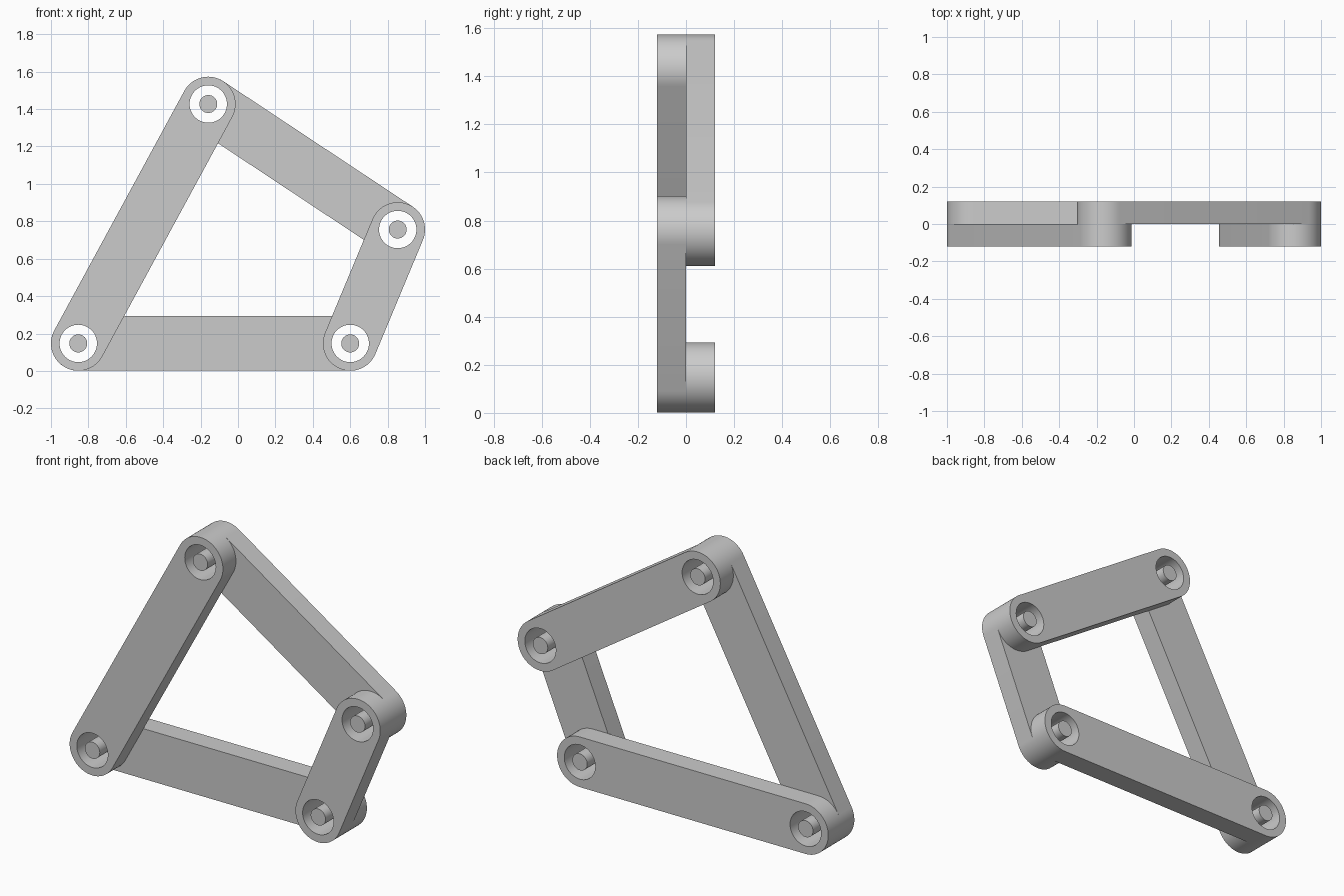
import bpy
import bmesh
from math import atan2, cos, pi, sin
from mathutils import Vector

cube = bpy.data.objects.get("Cube")
if cube:
    bpy.data.objects.remove(cube)

# Plain grey for everything
grey = bpy.data.materials.new("light_grey")
grey.use_nodes = True
colour = (0.6, 0.6, 0.6, 1)
grey.diffuse_color = colour
grey.node_tree.nodes["Principled BSDF"].inputs["Base Color"].default_value = colour

END_RADIUS, HOLE_RADIUS, PIN_RADIUS = 0.146, 0.1, 0.048
THICKNESS = 0.12

# Joint centres as (x, z)
low_left = Vector((-0.854, 0.147))
top = Vector((-0.159, 1.427))
right = Vector((0.854, 0.756))
low_right = Vector((0.6, 0.147))


def arc(centre, radius, start, sweep, steps):
    return [centre + radius * Vector((cos(start + sweep * i / steps),
                                      sin(start + sweep * i / steps)))
            for i in range(steps + 1)]


def circle(centre, radius, steps=48):
    return arc(centre, radius, 0, 2 * pi, steps)[:-1]


def extrude_loops(name, loops, y, depth):
    """Fill closed outlines in the xz plane and extrude them along +y."""
    bm = bmesh.new()
    edges = []
    for loop in loops:
        verts = [bm.verts.new((p.x, y, p.y)) for p in loop]
        edges += [bm.edges.new((a, b)) for a, b in zip(verts, verts[1:] + verts[:1])]
    bmesh.ops.triangle_fill(bm, edges=edges, use_beauty=True, normal=(0, -1, 0))
    result = bmesh.ops.extrude_face_region(bm, geom=bm.faces[:], use_keep_orig=True)
    moved = [v for v in result["geom"] if isinstance(v, bmesh.types.BMVert)]
    bmesh.ops.translate(bm, verts=moved, vec=(0, depth, 0))
    bmesh.ops.recalc_face_normals(bm, faces=bm.faces[:])
    mesh = bpy.data.meshes.new(name)
    bm.to_mesh(mesh)
    bm.free()
    mesh.materials.append(grey)
    obj = bpy.data.objects.new(name, mesh)
    bpy.context.collection.objects.link(obj)
    bpy.ops.object.select_all(action="DESELECT")
    obj.select_set(True)
    bpy.context.view_layer.objects.active = obj
    bpy.ops.object.shade_smooth_by_angle(angle=pi / 6)


def link(name, a, b, y):
    """Round-ended bar with a hole at each joint."""
    angle = atan2(b.y - a.y, b.x - a.x)
    outline = (arc(a, END_RADIUS, angle + pi / 2, pi, 32)
               + arc(b, END_RADIUS, angle - pi / 2, pi, 32))
    extrude_loops(name, [outline, circle(a, HOLE_RADIUS), circle(b, HOLE_RADIUS)],
                  y, THICKNESS)


# Two bars in the front layer, two in the back layer
link("front_long_link", low_left, top, -THICKNESS)
link("front_short_link", low_right, right, -THICKNESS)
link("back_bottom_link", low_left, low_right, 0)
link("back_upper_link", top, right, 0)

# Loose pins running through both layers
for name, joint in (("low_left", low_left), ("top", top),
                    ("right", right), ("low_right", low_right)):
    extrude_loops(name + "_pin", [circle(joint, PIN_RADIUS, 32)],
                  -THICKNESS, 2 * THICKNESS)
